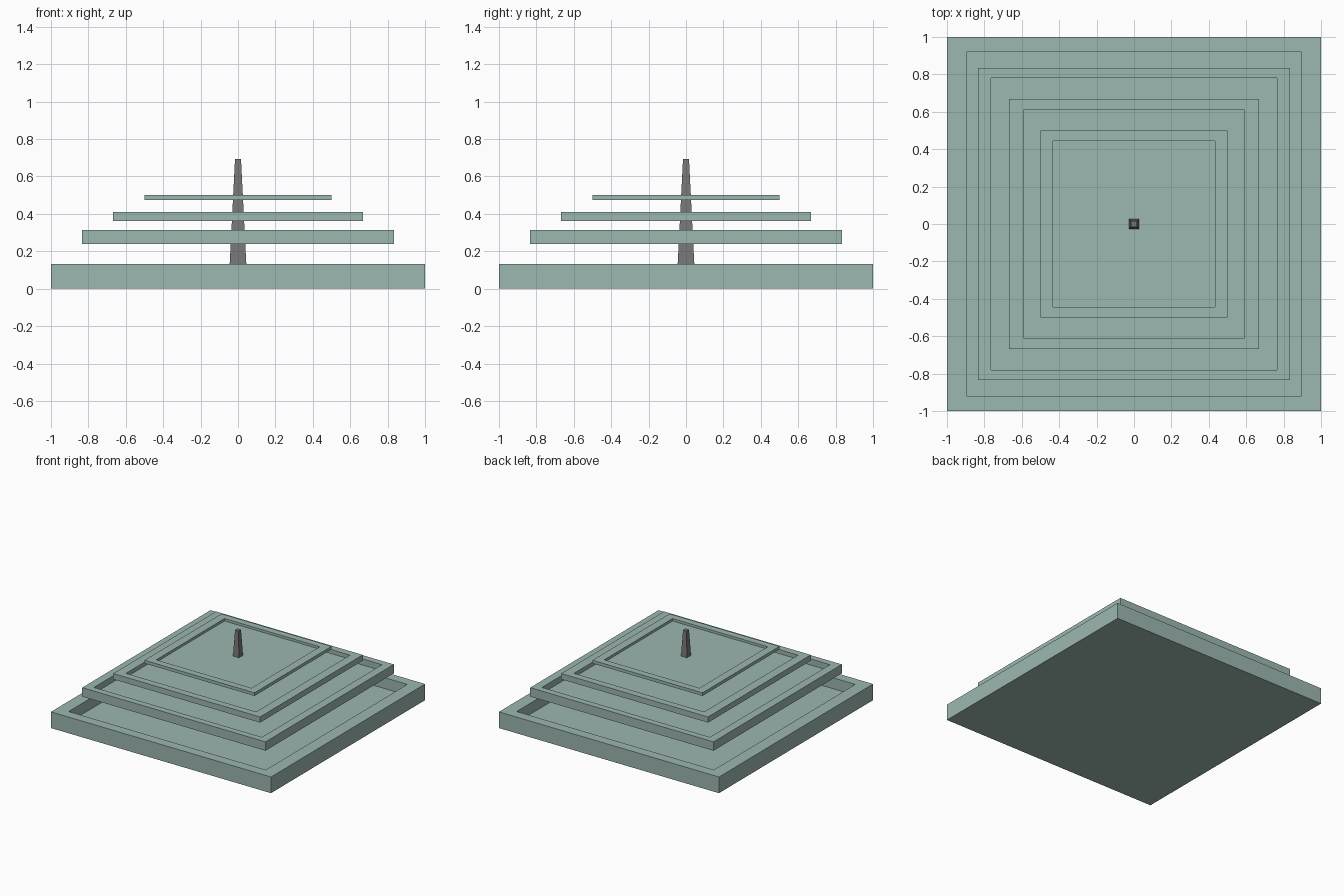
import bpy
import bmesh
from math import pi, sqrt
from mathutils import Matrix, Vector

cube = bpy.data.objects.get("Cube")
if cube:
    bpy.data.objects.remove(cube, do_unlink=True)


def material(name, rgb):
    mat = bpy.data.materials.new(name)
    mat.use_nodes = True
    mat.diffuse_color = (*rgb, 1)
    mat.node_tree.nodes["Principled BSDF"].inputs["Base Color"].default_value = (*rgb, 1)
    return mat


def add_object(name, bm, mat):
    mesh = bpy.data.meshes.new(name)
    bm.to_mesh(mesh)
    bm.free()
    mesh.materials.append(mat)
    obj = bpy.data.objects.new(name, mesh)
    bpy.context.collection.objects.link(obj)


def tray(name, half, bottom, top, rim_x, rim_y, depth, mat):
    """Square slab with a shallow rectangular recess in its top."""
    bm = bmesh.new()
    size = Matrix.Diagonal((2 * half, 2 * half, top - bottom, 1))
    bmesh.ops.create_cube(bm, size=1, matrix=Matrix.Translation((0, 0, (top + bottom) / 2)) @ size)
    face = max(bm.faces, key=lambda f: f.calc_center_median().z)
    # Inset the top, set the rim widths, then sink the floor
    bmesh.ops.inset_region(bm, faces=[face], thickness=rim_x)
    for v in face.verts:
        v.co.y *= (half - rim_y) / (half - rim_x)
    floor = bmesh.ops.extrude_discrete_faces(bm, faces=[face])["faces"][0]
    bmesh.ops.translate(bm, verts=floor.verts, vec=Vector((0, 0, -depth)))
    bmesh.ops.recalc_face_normals(bm, faces=bm.faces)
    add_object(name, bm, mat)


stone = material("pale teal stone", (0.335, 0.475, 0.44))
metal = material("dark grey", (0.19, 0.185, 0.185))

# Four stacked trays: name, half width, bottom, top, rim x, rim y, depth
for tier in (
    ("base_basin", 1.0, 0, 0.133, 0.147, 0.125, 0.09),
    ("lower_tray", 0.833, 0.24, 0.313, 0.098, 0.083, 0.05),
    ("middle_tray", 0.667, 0.363, 0.41, 0.107, 0.09, 0.033),
    ("upper_tray", 0.5, 0.474, 0.5, 0.095, 0.085, 0.02),
):
    tray(*tier, stone)

# Tapered square column through all the trays
foot, tip = 0.043, 0.693
bm = bmesh.new()
bmesh.ops.create_cone(
    bm, cap_ends=True, segments=4, radius1=0.049 * sqrt(2), radius2=0.016 * sqrt(2),
    depth=tip - foot,
    matrix=Matrix.Translation((0, 0, (foot + tip) / 2)) @ Matrix.Rotation(pi / 4, 4, "Z"))
add_object("central_column", bm, metal)
